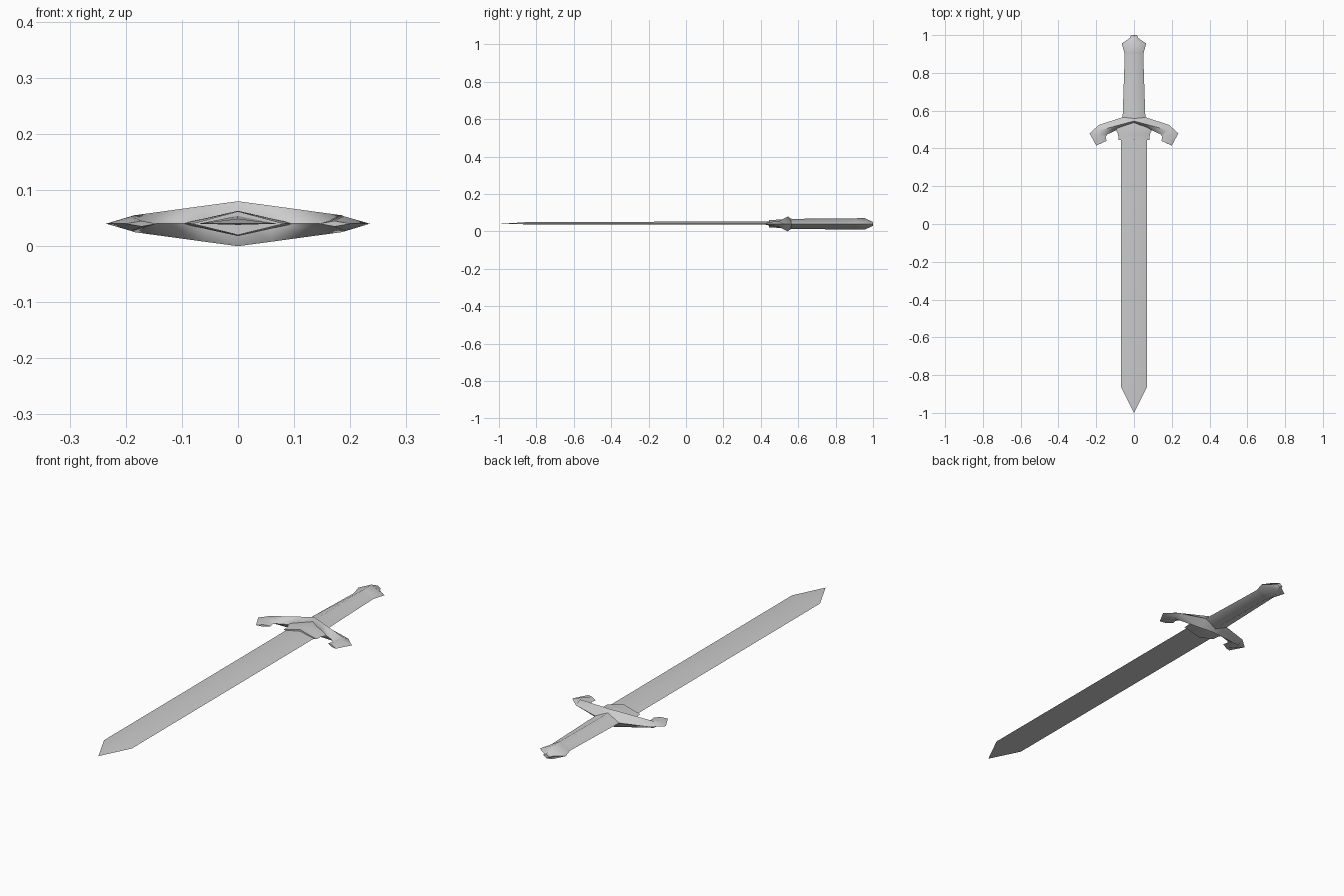
import bpy, bmesh, math

cube = bpy.data.objects.get("Cube")
if cube:
    bpy.data.objects.remove(cube, do_unlink=True)

MID = 0.04  # height of the sword's central plane

steel = bpy.data.materials.new("steel grey")
steel.use_nodes = True
GREY = (0.6, 0.6, 0.6, 1)
steel.diffuse_color = GREY
steel.node_tree.nodes["Principled BSDF"].inputs["Base Color"].default_value = GREY


def loft(name, stations, smooth=65):
    """Skin rings of points into a closed solid."""
    bm = bmesh.new()
    rings = [[bm.verts.new(p) for p in ring] for ring in stations]
    n = len(rings[0])
    for a, b in zip(rings, rings[1:]):
        for i in range(n):
            j = (i + 1) % n
            bm.faces.new((a[i], a[j], b[j], b[i]))
    bm.faces.new(rings[0])
    bm.faces.new(rings[-1])
    bmesh.ops.remove_doubles(bm, verts=bm.verts, dist=1e-5)
    bmesh.ops.recalc_face_normals(bm, faces=bm.faces)
    mesh = bpy.data.meshes.new(name)
    bm.to_mesh(mesh)
    bm.free()
    mesh.materials.append(steel)
    obj = bpy.data.objects.new(name, mesh)
    bpy.context.collection.objects.link(obj)
    bpy.ops.object.select_all(action='DESELECT')
    obj.select_set(True)
    bpy.context.view_layer.objects.active = obj
    bpy.ops.object.shade_smooth_by_angle(angle=math.radians(smooth))
    return obj


def diamond(y, half_width, up, down):
    """Diamond cross-section across the sword at y."""
    return [(-half_width, y, MID), (0, y, MID + up),
            (half_width, y, MID), (0, y, MID - down)]


# Blade: ridged above, nearly flat below, with a pointed end
loft("blade", [diamond(-1.0, 0, 0, 0),
               diamond(-0.86, 0.07, 0.009, 0.002),
               diamond(0.5, 0.07, 0.014, 0.002)])

# Collar where the blade enters the guard
loft("collar", [diamond(0.445, 0.082, 0.022, 0.020),
                diamond(0.475, 0.084, 0.022, 0.020),
                diamond(0.505, 0.100, 0.023, 0.022),
                diamond(0.545, 0.060, 0.023, 0.022)])

# Grip flaring into the pommel
loft("grip", [diamond(0.54, 0.062, 0.030, 0.030),
              diamond(0.57, 0.060, 0.027, 0.027),
              diamond(0.90, 0.049, 0.030, 0.030)])
loft("pommel", [diamond(0.90, 0.049, 0.030, 0.030),
                diamond(0.955, 0.065, 0.031, 0.031),
                diamond(0.985, 0.022, 0.017, 0.017),
                diamond(1.0, 0.016, 0.010, 0.010)])

# Guard: outer edge, raised ridge and inner edge from the middle to the hooked end
half = [((0, 0.59), (0, 0.545, 0.040), (0, 0.525)),
        ((0.06, 0.565), (0.06, 0.529, 0.032), (0.06, 0.512)),
        ((0.185, 0.525), (0.185, 0.495, 0.015), (0.140, 0.475)),
        ((0.235, 0.480), (0.190, 0.470, 0.013), (0.150, 0.462)),
        ((0.200, 0.415), (0.172, 0.428, 0.005), (0.145, 0.440))]


def guard_ring(side, outer, ridge, inner):
    return [(side * outer[0], outer[1], MID),
            (side * ridge[0], ridge[1], MID + ridge[2]),
            (side * inner[0], inner[1], MID),
            (side * ridge[0], ridge[1], MID - ridge[2])]


rings = [guard_ring(-1, *s) for s in reversed(half[1:])]
rings += [guard_ring(1, *s) for s in half]
loft("guard", rings)
